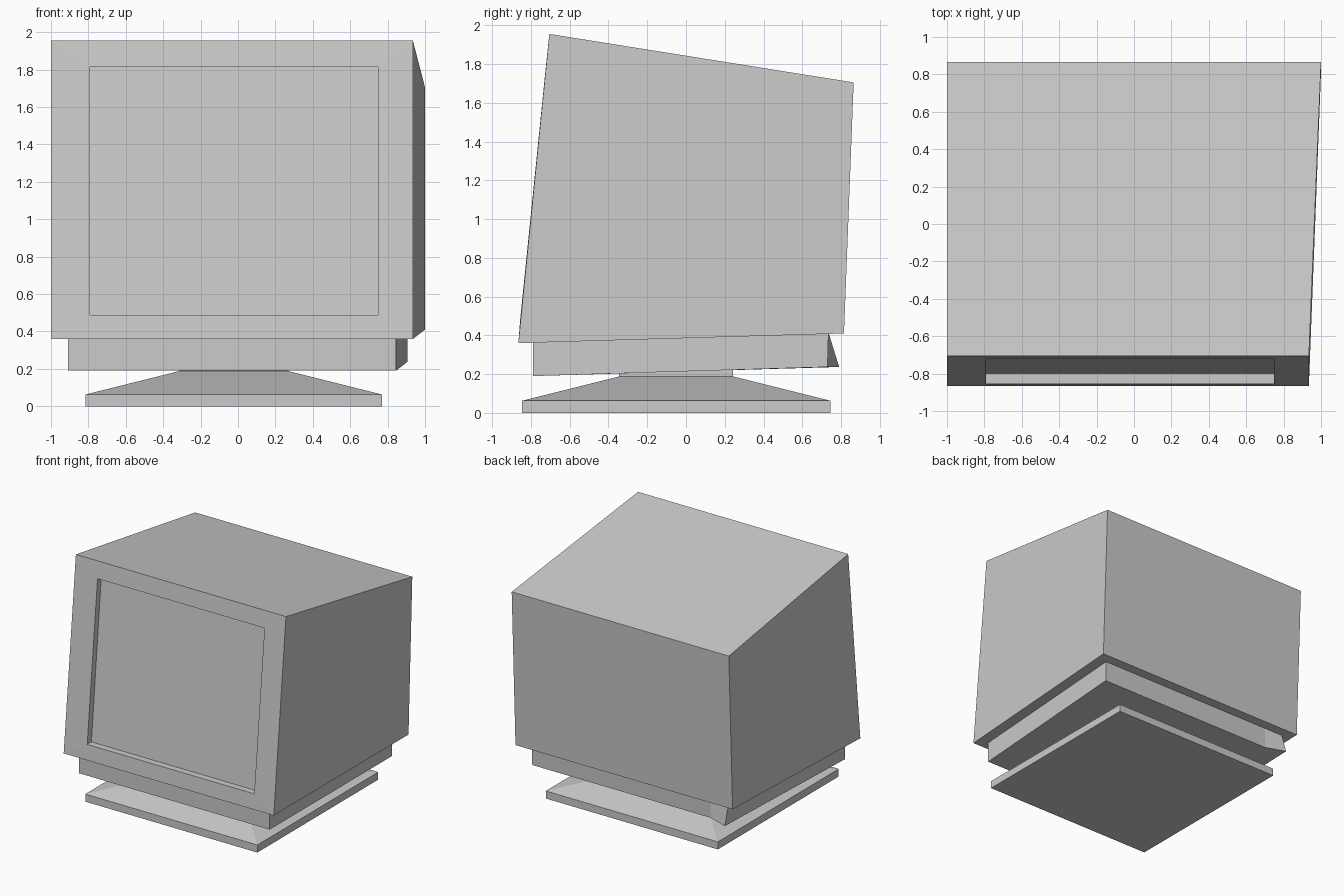
import bpy, bmesh

if "Cube" in bpy.data.objects:
    bpy.data.objects.remove(bpy.data.objects["Cube"])


def ring_x(x0, x1, y, z0, z1, y1=None):
    """Four corners of an upright rectangle: y at the bottom, y1 at the top."""
    y1 = y if y1 is None else y1
    return [(x0, y, z0), (x1, y, z0), (x1, y1, z1), (x0, y1, z1)]


def ring_z(x0, x1, y0, y1, z):
    """Four corners of a level rectangle."""
    return [(x0, y0, z), (x1, y0, z), (x1, y1, z), (x0, y1, z)]


def loft(name, rings):
    """Join successive rings of points and cap both ends."""
    bm = bmesh.new()
    loops = [[bm.verts.new(p) for p in r] for r in rings]
    for a, b in zip(loops, loops[1:]):
        n = len(a)
        for i in range(n):
            j = (i + 1) % n
            bm.faces.new((a[i], a[j], b[j], b[i]))
    bm.faces.new(loops[0])
    bm.faces.new(loops[-1])
    bmesh.ops.recalc_face_normals(bm, faces=bm.faces)
    mesh = bpy.data.meshes.new(name)
    bm.to_mesh(mesh)
    bm.free()
    obj = bpy.data.objects.new(name, mesh)
    bpy.context.collection.objects.link(obj)
    return obj


# Case: tapered box, leaning front, bezel and recessed screen in one shell
loft("monitor_case", [
    ring_x(-1.0, 1.0, 0.815, 0.41, 1.705, 0.865),
    ring_x(-1.0, 0.935, -0.865, 0.36, 1.955, -0.705),
    ring_x(-0.79, 0.748, -0.855, 0.487, 1.815, -0.72),
    ring_x(-0.79, 0.748, -0.80, 0.487, 1.815, -0.67),
])

# Plinth under the case; its back left lower corner flares outward
loft("lower_plinth", [
    [(-0.91, -0.79, 0.19), (0.845, -0.79, 0.19), (0.905, 0.73, 0.237),
     (-0.74, 0.73, 0.237), (-0.91, 0.79, 0.237)],
    [(-0.91, -0.79, 0.37), (0.845, -0.79, 0.37), (0.905, 0.735, 0.415),
     (-0.74, 0.735, 0.415), (-0.91, 0.735, 0.415)],
])

# Stand: square foot, sloping top and short neck
loft("stand", [
    ring_z(-0.815, 0.77, -0.845, 0.745, 0.0),
    ring_z(-0.815, 0.77, -0.845, 0.745, 0.063),
    ring_z(-0.315, 0.27, -0.345, 0.243, 0.188),
    ring_z(-0.315, 0.27, -0.345, 0.243, 0.23),
])
